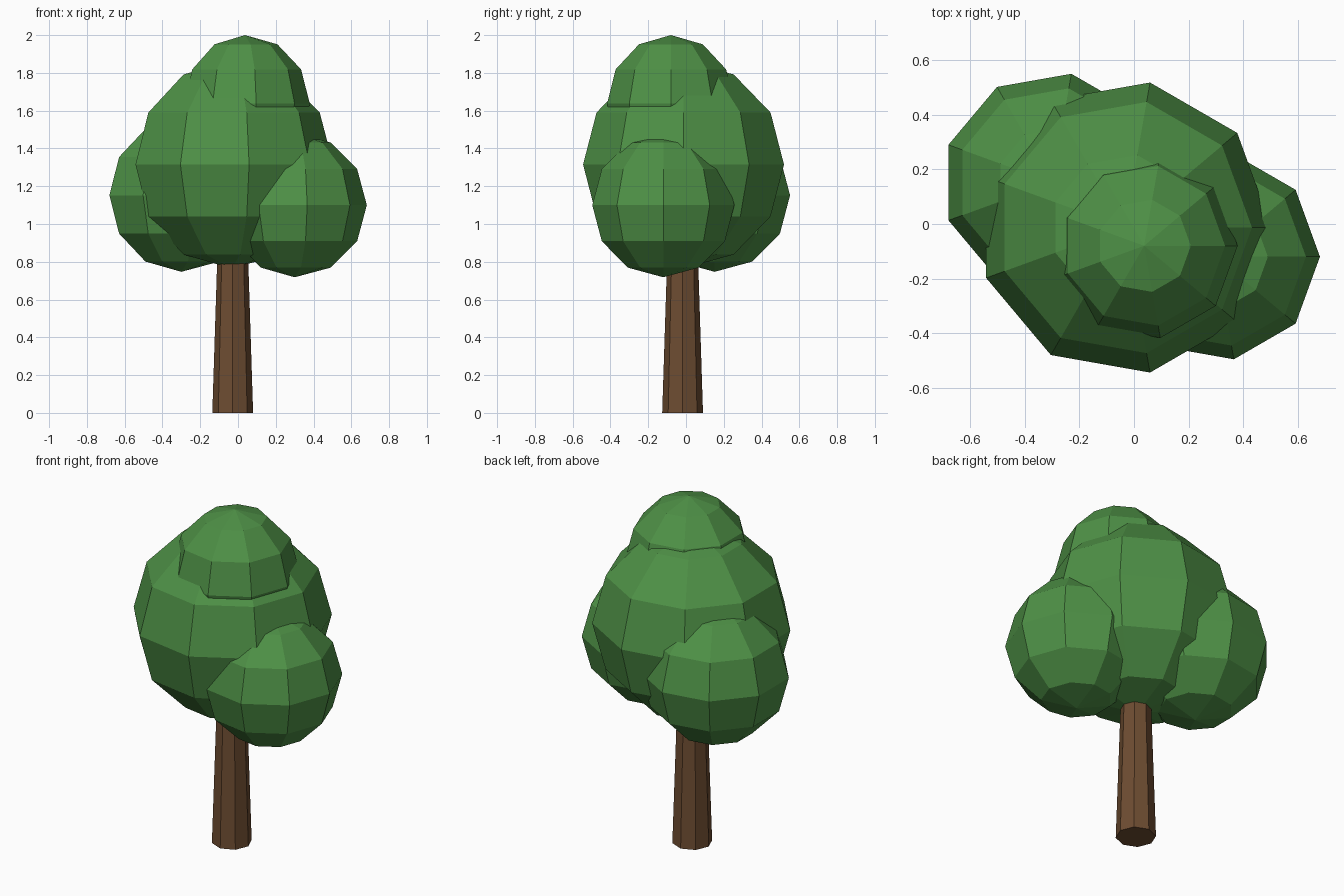
import bpy, bmesh, math

if "Cube" in bpy.data.objects:
    bpy.data.objects.remove(bpy.data.objects["Cube"])


def material(name, color):
    m = bpy.data.materials.new(name)
    m.diffuse_color = (*color, 1)
    m.use_nodes = True
    m.node_tree.nodes["Principled BSDF"].inputs["Base Color"].default_value = m.diffuse_color
    return m


leaf = material("leaf green", (0.076, 0.28, 0.061))
bark = material("bark brown", (0.155, 0.073, 0.031))


def lathe(name, centre, profile, sides, mat):
    """Spin (radius, z) points round a vertical axis; radius 0 makes a pole."""
    bm = bmesh.new()
    cx, cy = centre
    rings = []
    for r, z in profile:
        if r == 0:
            rings.append([bm.verts.new((cx, cy, z))] * sides)
        else:
            rings.append([bm.verts.new((cx + r * math.cos(math.tau * i / sides),
                                        cy + r * math.sin(math.tau * i / sides), z))
                          for i in range(sides)])
    for a, b in zip(rings, rings[1:]):
        for i in range(sides):
            j = (i + 1) % sides
            bm.faces.new(list(dict.fromkeys((a[i], a[j], b[j], b[i]))))
    # cap open ends
    for ring in (rings[0], rings[-1]):
        if ring[0] is not ring[1]:
            bm.faces.new(ring)
    bmesh.ops.recalc_face_normals(bm, faces=bm.faces)
    me = bpy.data.meshes.new(name)
    bm.to_mesh(me)
    bm.free()
    me.materials.append(mat)
    ob = bpy.data.objects.new(name, me)
    bpy.context.collection.objects.link(ob)
    return ob


def foliage(name, x, y, z, r, rz):
    """Nine-sided, six-ring faceted ball."""
    angles = [math.radians(a) for a in range(-60, 61, 30)]
    profile = [(0, z - rz)]
    profile += [(r * math.cos(a), z + rz * math.sin(a)) for a in angles]
    profile += [(0, z + rz)]
    return lathe(name, (x, y), profile, 9, leaf)


# tapered trunk
lathe("trunk", (-0.028, -0.018), [(0.108, 0), (0.076, 1.0)], 8, bark)

# leafy crown
foliage("main_foliage", -0.035, -0.013, 1.315, 0.54, 0.55)
foliage("top_foliage", 0.037, -0.08, 1.637, 0.343, 0.363)
foliage("front_right_foliage", 0.30, -0.12, 1.10, 0.382, 0.382)
foliage("back_left_foliage", -0.30, 0.152, 1.152, 0.405, 0.405)
